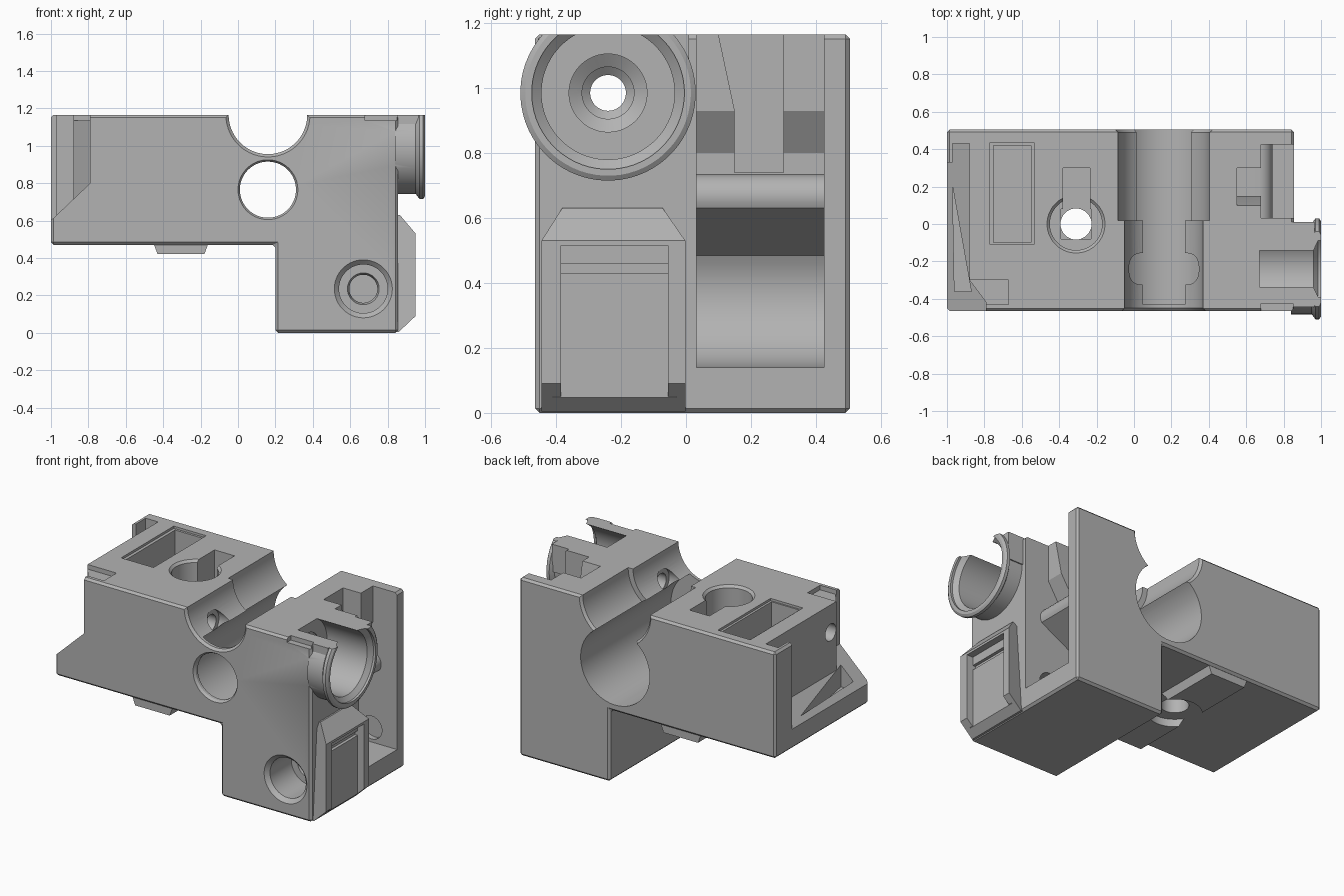
import bpy, bmesh, math
from mathutils import Vector

old = bpy.data.objects.get("Cube")
if old:
    bpy.data.objects.remove(old, do_unlink=True)

grey = bpy.data.materials.new("matte_grey")
grey.use_nodes = True
grey.diffuse_color = (0.45, 0.45, 0.45, 1)
shader = grey.node_tree.nodes["Principled BSDF"]
shader.inputs["Base Color"].default_value = grey.diffuse_color

AXES = {"x": Vector((1, 0, 0)), "y": Vector((0, 1, 0)), "z": Vector((0, 0, 1))}
TOP = 1.165
FRONT, BACK = -.465, .505
FAR = 1.4


def make(name, bm):
    bmesh.ops.recalc_face_normals(bm, faces=bm.faces)
    mesh = bpy.data.meshes.new(name)
    bm.to_mesh(mesh)
    bm.free()
    mesh.materials.append(grey)
    ob = bpy.data.objects.new(name, mesh)
    bpy.context.collection.objects.link(ob)
    return ob


def prism(name, points, axis, start, end):
    """Extrude a profile along y (points are x, z) or z (points are x, y)."""
    bm = bmesh.new()
    side = AXES["z"] if axis == "y" else AXES["y"]
    corners = [AXES["x"] * u + side * v + AXES[axis] * start for u, v in points]
    face = bm.faces.new([bm.verts.new(c) for c in corners])
    out = bmesh.ops.extrude_face_region(bm, geom=[face])
    moved = [g for g in out["geom"] if isinstance(g, bmesh.types.BMVert)]
    bmesh.ops.translate(bm, verts=moved, vec=AXES[axis] * (end - start))
    return make(name, bm)


def box(name, left, right, front, back, bottom, top=FAR):
    corners = [(left, front), (right, front), (right, back), (left, back)]
    return prism(name, corners, "z", bottom, top)


def lathe(name, axis, centre, *profile, sides=64):
    """Solid of revolution: the profile gives (distance along axis, radius)."""
    bm = bmesh.new()
    u, v = [AXES[k] for k in "xyz" if k != axis]
    middle = u * centre[0] + v * centre[1]
    angles = [math.tau * (i + .5) / sides for i in range(sides)]
    rings = [[bm.verts.new(middle + AXES[axis] * along
                           + (u * math.cos(a) + v * math.sin(a)) * radius)
              for a in angles] for along, radius in profile]
    for low, high in zip(rings, rings[1:]):
        for i in range(sides):
            bm.faces.new((low[i - 1], low[i], high[i], high[i - 1]))
    bm.faces.new(rings[0])
    bm.faces.new(rings[-1])
    return make(name, bm)


def arc(x, z, radius, first, last, steps):
    angles = [math.radians(first + (last - first) * i / steps) for i in range(steps + 1)]
    return [(x + radius * math.cos(a), z + radius * math.sin(a)) for a in angles]


# Main block, with a tall foot on the right
body = prism("extruder_body", [(-1, .47), (.2, .47), (.2, 0), (.855, 0),
                               (.855, TOP), (-1, TOP)], "y", FRONT, BACK)
chamfer = body.modifiers.new("edge_chamfer", "BEVEL")
chamfer.width, chamfer.segments = .014, 1
helpers = []


def combine(ob, operation):
    ob.hide_render = True
    mod = body.modifiers.new(ob.name, "BOOLEAN")
    mod.operation, mod.solver, mod.object = operation, "MANIFOLD", ob
    helpers.append(ob)


def add(ob):
    combine(ob, "UNION")


def cut(ob):
    combine(ob, "DIFFERENCE")


# Rib beneath the arm
add(prism("bottom_rib", [(-.46, .5), (-.43, .42), (-.18, .42), (-.15, .5)],
          "y", -.45, .49))

# Connector frame on the foot, narrowing at its top
frame = prism("connector_frame", [(.8, .005), (.86, .005), (.95, .09), (.95, .53),
                                  (.865, .63), (.8, .63)], "y", -.445, -.002)
for v in frame.data.vertices:
    if v.co.z > .6:
        v.co.y = v.co.y * .7 - .07
add(frame)

# Feed socket boss with a flared lip, trimmed flush with the top
feed = (-.24, .985)
add(lathe("socket_boss", "x", feed, (.84, .243), (.95, .243), (.97, .27),
          (.99, .27), (1, .255)))
add(box("boss_shoulders", .82, .965, -.445, .01, feed[1], TOP))
cut(box("flat_top", .5, FAR, -1, .2, TOP))

# Feed channel, funnel and socket
cut(lathe("feed_channel", "x", feed, (-FAR, .055), (.58, .055), (.6, .08),
          (.64, .08), (.665, .12), (.67, .12), (.67, .205), (.96, .205),
          (.985, .235), (FAR, .235)))
cut(lathe("groove_pocket", "x", feed, (-.03, .085), (.35, .085)))

# Open groove along the top, wider at the rear, over a round bore
groove, bore = (.16, TOP), (.16, .765)
cut(lathe("top_groove", "y", groove, (-1, .225), (FRONT, .225), (FRONT + .015, .21),
          (.02, .21), (.02, .245), (BACK - .015, .245), (BACK, .26), (1, .26)))
cut(lathe("bore", "y", bore, (-1, .16), (FRONT, .16), (FRONT + .015, .15),
          (-.43, .15), (-.43, .25), (1, .25)))

# Stepped bolt recess low on the front
cut(lathe("bolt_recess", "y", (.67, .235), (-1, .155), (FRONT, .155),
          (FRONT + .025, .13), (-.22, .13), (-.22, .085), (-.19, .075), (.46, .075)))

# Pockets and shelves in the top
cut(box("top_pocket", -.75, -.55, -.1, .42, .75))
cut(box("top_pocket_rim", -.77, -.535, -.11, .435, TOP - .015))
cut(box("corner_recess", -.9, -.67, -.43, -.3, TOP - .03))
cut(box("socket_shelf", .68, .85, -1, -.425, TOP - .03))

# Sensor well with its through hole, nut square and cable slot
well = (-.31, 0)
cut(lathe("rib_gap", "z", well, (.3, .16), (.47, .16)))
cut(lathe("sensor_well", "z", well, (.3, .083), (.85, .083), (.85, .14),
          (TOP - .015, .14), (TOP, .155), (FAR, .155)))
cut(box("nut_square", -.39, -.23, -.08, .08, .75, .9))
cut(box("cable_slot", -.38, -.235, .05, .3, .75))

# Connector slot between two rails
cut(box("connector_slot", .905, FAR, -.385, -.055, .03, .515))
cut(box("slot_bottom", .905, FAR, -.41, -.03, -.1, .05))
cut(box("slot_groove", .885, .95, -.385, -.055, .43, .46))

# Gear pocket on the right rear: hollow scoop, rounded nose, leaning wall
scoop = arc(.66, .37, .23, 270, 150, 16)
nose = arc(.67, .665, .07, -30, 90, 8)
wall = [(.6, .735), (.6, .8), (.68, .93), (.68, FAR), (FAR, FAR), (FAR, .14)]
cut(prism("gear_pocket", scoop + nose + wall, "y", .032, .425))
cut(box("gear_recess", .55, .7, .15, .3, .74))

# Slanted relief above the recess
relief = box("gear_relief", .55, .7, .15, .3, .93)
for v in relief.data.vertices:
    if v.co.z > 1 and v.co.y < .2:
        v.co.y = .05
cut(relief)

# Left end cut away down to a sloping ramp with a hollow
ramp = prism("ramp_cut", [(-1.1, .33), (-.97, .33), (-.97, .43), (-.88, .43),
                          (-.88, -.3), (-.79, -.42), (-.79, -1), (-1.1, -1)],
             "z", 0, FAR)
for v in ramp.data.vertices:
    if v.co.z < 1:
        v.co.z = .8 + (v.co.x + .79) * .95
cut(ramp)
cut(prism("ramp_hollow", [(-.97, .2), (-.87, -.36), (-.96, -.36)], "z", .58, 1))

# Keep only the finished body
graph = bpy.context.evaluated_depsgraph_get()
final = bpy.data.meshes.new_from_object(body.evaluated_get(graph))
body.modifiers.clear()
body.data = final
for ob in helpers:
    bpy.data.objects.remove(ob, do_unlink=True)
final.materials.clear()
final.materials.append(grey)

bpy.ops.object.select_all(action="DESELECT")
body.select_set(True)
bpy.context.view_layer.objects.active = body
bpy.ops.object.shade_smooth_by_angle(angle=math.radians(25))
